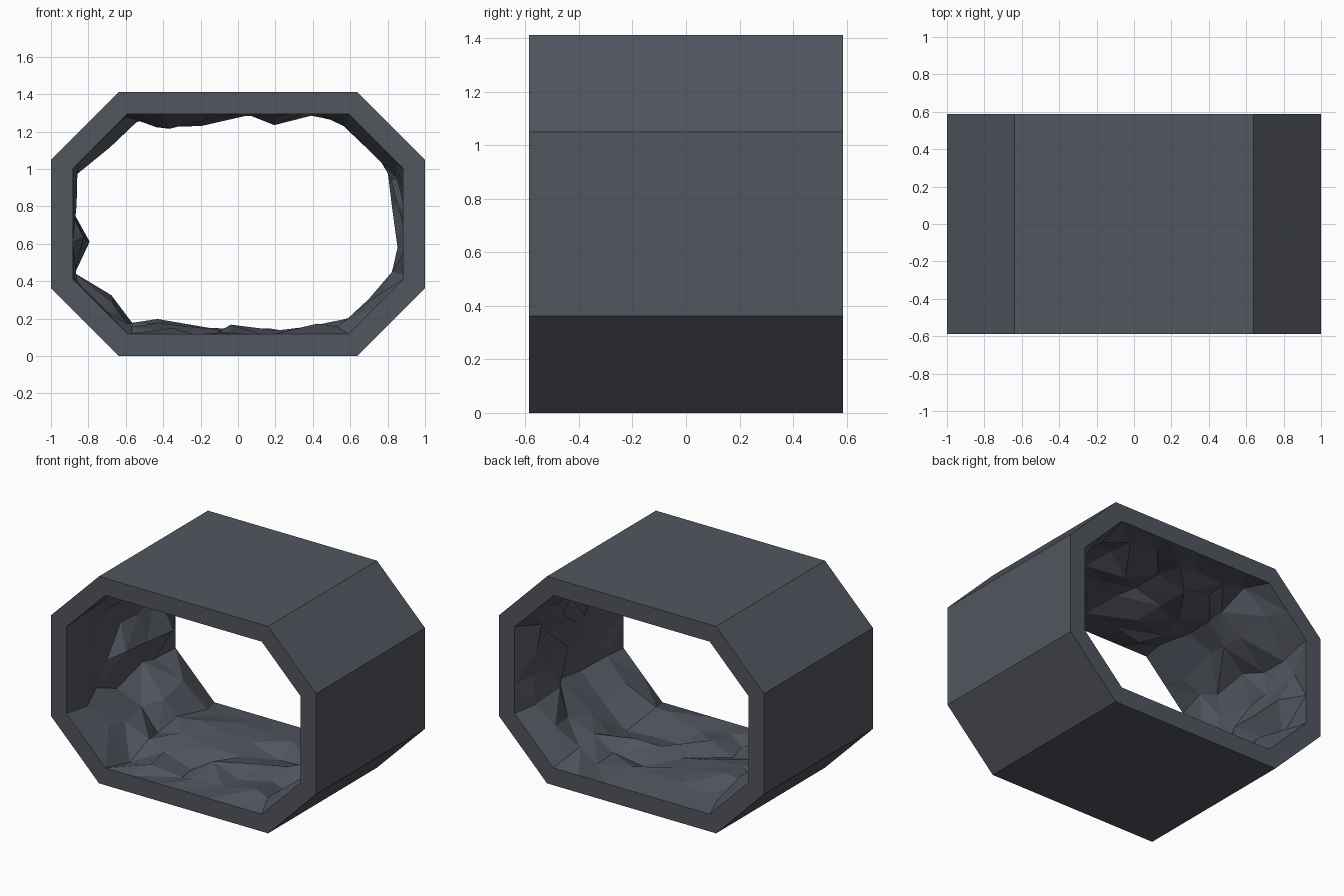
import bpy, bmesh, random
from mathutils import Vector

if "Cube" in bpy.data.objects:
    bpy.data.objects.remove(bpy.data.objects["Cube"])

random.seed(11)
DEPTH = 0.587


def octagon(w, z0, z1, cut):
    """Chamfered rectangle in x/z, counter-clockwise seen from the front."""
    return [Vector(p) for p in [
        (w - cut, z0), (w, z0 + cut), (w, z1 - cut), (w - cut, z1),
        (cut - w, z1), (-w, z1 - cut), (-w, z0 + cut), (cut - w, z0)]]


def finish(bm, name):
    mesh = bpy.data.meshes.new(name)
    bm.to_mesh(mesh)
    bm.free()
    mat = bpy.data.materials.get("slate") or bpy.data.materials.new("slate")
    mat.diffuse_color = (0.083, 0.092, 0.114, 1)
    mat.use_nodes = True
    mat.node_tree.nodes["Principled BSDF"].inputs["Base Color"].default_value = mat.diffuse_color
    mesh.materials.append(mat)
    obj = bpy.data.objects.new(name, mesh)
    bpy.context.collection.objects.link(obj)
    return obj


outer = octagon(1.0, 0.0, 1.412, 0.362)
inner = octagon(0.883, 0.118, 1.295, 0.293)

# Smooth outer shell with flat rims at both ends
bm = bmesh.new()
loops = [[bm.verts.new((p.x, y, p.y)) for p in prof]
         for prof, y in ((inner, -DEPTH), (outer, -DEPTH), (outer, DEPTH), (inner, DEPTH))]
for a, b in zip(loops, loops[1:]):
    for i in range(8):
        j = (i + 1) % 8
        bm.faces.new((a[i], b[i], b[j], a[j]))
bmesh.ops.recalc_face_normals(bm, faces=bm.faces)
finish(bm, "outer_shell")

# Rough rock lining: subdivided octagon rings pushed inward at random,
# each lengthwise line of points limited to its own highest bump
SPLITS = (2, 3, 2, 6, 2, 3, 2, 6)
PEAKS = (.08, .055, .07, .03, .06, .085, .06,
         .07, .01, .06, .015, .065, .08,
         .06, .06, .03, .02, .09, .015, .085,
         .05, .08, .035, .05, .03, .055)
ROWS = 6
ring = []
for i, n in enumerate(SPLITS):
    a, b = inner[i], inner[(i + 1) % 8]
    prev = (a - inner[i - 1]).normalized()
    along = (b - a).normalized()
    for k in range(n):
        t = (along + prev).normalized() if k == 0 else along
        ring.append((a.lerp(b, k / n), t, PEAKS[len(ring)], random.randint(1, ROWS - 1)))

bm = bmesh.new()
rows = []
for r in range(ROWS + 1):
    y = -DEPTH + 2 * DEPTH * r / ROWS
    row = []
    for p, t, peak, peak_row in ring:
        q, yy = p.copy(), y
        if 0 < r < ROWS:
            push = peak if r == peak_row else random.uniform(-0.04, peak)
            q += Vector((-t.y, t.x)) * push + t * random.uniform(-0.045, 0.045)
            yy += random.uniform(-0.05, 0.05)
        row.append(bm.verts.new((q.x, yy, q.y)))
    rows.append(row)
count = len(ring)
for a, b in zip(rows, rows[1:]):
    for i in range(count):
        j = (i + 1) % count
        v = (a[i], a[j], b[j], b[i])
        s = random.randint(0, 1)
        bm.faces.new((v[s], v[s + 2], v[s + 1]))
        bm.faces.new((v[s], v[(s + 3) % 4], v[s + 2]))
finish(bm, "rock_lining")
